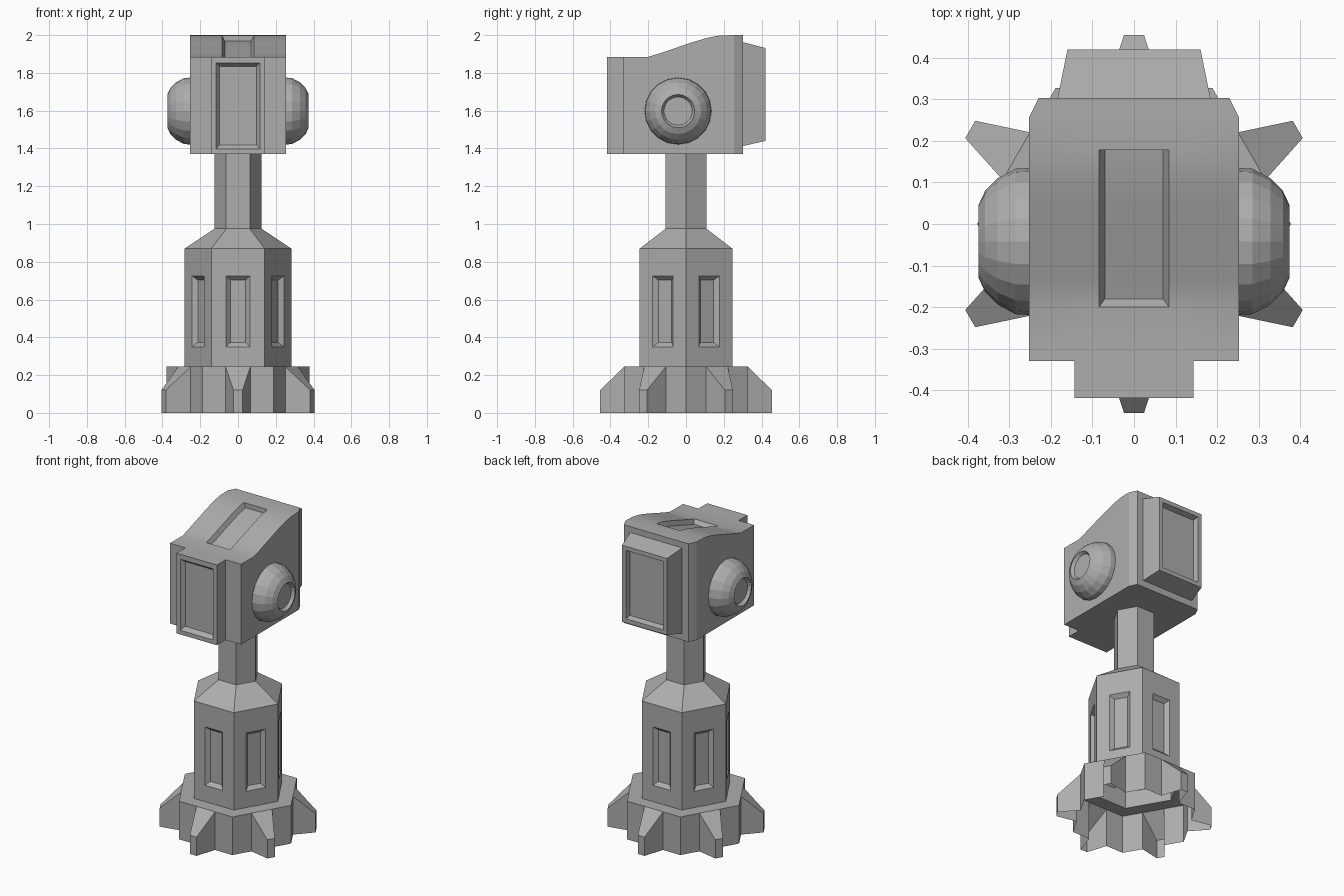
import bpy, bmesh, math
from mathutils import Vector as V

if "Cube" in bpy.data.objects:
    bpy.data.objects.remove(bpy.data.objects["Cube"])

GREY = bpy.data.materials.new("dark_grey")
GREY.diffuse_color = (0.42, 0.42, 0.42, 1)
GREY.use_nodes = True
GREY.node_tree.nodes["Principled BSDF"].inputs["Base Color"].default_value = GREY.diffuse_color


def finish(name, bm, smooth=0):
    bmesh.ops.remove_doubles(bm, verts=bm.verts, dist=1e-4)
    bmesh.ops.recalc_face_normals(bm, faces=bm.faces)
    me = bpy.data.meshes.new(name)
    bm.to_mesh(me)
    bm.free()
    me.materials.append(GREY)
    ob = bpy.data.objects.new(name, me)
    bpy.context.collection.objects.link(ob)
    if smooth:
        bpy.ops.object.select_all(action='DESELECT')
        ob.select_set(True)
        bpy.context.view_layer.objects.active = ob
        bpy.ops.object.shade_smooth_by_angle(angle=math.radians(smooth))
    return ob


def face(bm, pts):
    return bm.faces.new([bm.verts.new(p) for p in pts])


def bridge(bm, loop_a, loop_b):
    n = len(loop_a)
    for i in range(n):
        j = (i + 1) % n
        face(bm, [loop_a[i], loop_a[j], loop_b[j], loop_b[i]])


def rect_xz(w, y, z0, z1):
    return [V((-w, y, z0)), V((w, y, z0)), V((w, y, z1)), V((-w, y, z1))]


def recessed(bm, outer, rim, floor):
    bridge(bm, outer, rim)
    bridge(bm, rim, floor)
    face(bm, floor)


def hexagon(r, z):
    return [V((r * math.cos(math.radians(60 * i)), r * math.sin(math.radians(60 * i)), z))
            for i in range(6)]


def spin60(bm):
    # repeat one front-facing sector around the six sides
    geom = bm.verts[:] + bm.edges[:] + bm.faces[:]
    bmesh.ops.spin(bm, geom=geom, cent=(0, 0, 0), axis=(0, 0, 1),
                   angle=math.radians(300), steps=5, use_duplicate=True)


# Base: open-bottomed hexagonal skirt with a tapered hollow fin on each side
R, APO, H = 0.378, 0.327, 0.245
bm = bmesh.new()
root, tip = 0.066, 0.024
for s in (-1, 1):
    face(bm, [(s * R / 2, -APO, 0), (s * root, -APO, 0), (s * root, -APO, H), (s * R / 2, -APO, H)])
    face(bm, [(s * root, -APO, 0), (s * tip, -0.455, 0), (s * tip, -0.455, 0.12), (s * root, -APO, H)])
face(bm, rect_xz(tip, -0.455, 0, 0.12))
face(bm, [(-tip, -0.455, 0.12), (tip, -0.455, 0.12), (root, -APO, H), (-root, -APO, H)])
face(bm, [(-R / 2, -APO, H), (-root, -APO, H), (root, -APO, H), (R / 2, -APO, H),
          (0.1415, -0.245, H), (-0.1415, -0.245, H)])
spin60(bm)
finish("finned_base", bm)

# Column: hexagonal body with a recessed panel on each side
bm = bmesh.new()
recessed(bm, rect_xz(0.1415, -0.245, H, 0.87),
         rect_xz(0.063, -0.245, 0.35, 0.725),
         rect_xz(0.041, -0.222, 0.372, 0.703))
spin60(bm)
bridge(bm, hexagon(0.283, 0.87), hexagon(0.125, 0.975))
finish("column_body", bm)

# Neck
bm = bmesh.new()
bridge(bm, hexagon(0.125, 0.975), hexagon(0.125, 1.37))
finish("neck", bm)

# Head: cross-sections along y (y, half width, top height), with a slot in the sloping top
W = 0.253
sections = [(-0.33, W, 1.885), (-0.2, W, 1.885), (-0.14, W, 1.903), (-0.04, W, 1.937),
            (0.05, W, 1.967), (0.11, W, 1.985), (0.178, W, 1.998), (0.255, W, 2.0),
            (0.303, .229, 2.0)]
ZB, SLOT, FLOOR, DEPTH = 1.37, 0.084, 0.07, 0.03
bm = bmesh.new()
for k, (a, b) in enumerate(zip(sections, sections[1:])):
    (y0, w0, t0), (y1, w1, t1) = a, b
    face(bm, [(-w0, y0, ZB), (w0, y0, ZB), (w1, y1, ZB), (-w1, y1, ZB)])
    for s in (-1, 1):
        face(bm, [(s * w0, y0, ZB), (s * w1, y1, ZB), (s * w1, y1, t1), (s * w0, y0, t0)])
        face(bm, [(s * w0, y0, t0), (s * w1, y1, t1), (s * SLOT, y1, t1), (s * SLOT, y0, t0)])
    if 1 <= k <= 5:
        # slot walls and floor
        f0 = y0 + (0.02 if k == 1 else 0)
        d0, d1 = t0 - DEPTH + (0.006 if k == 1 else 0), t1 - DEPTH
        face(bm, [(-FLOOR, f0, d0), (FLOOR, f0, d0), (FLOOR, y1, d1), (-FLOOR, y1, d1)])
        for s in (-1, 1):
            face(bm, [(s * SLOT, y0, t0), (s * SLOT, y1, t1), (s * FLOOR, y1, d1), (s * FLOOR, f0, d0)])
        if k == 1:
            face(bm, [(-SLOT, y0, t0), (SLOT, y0, t0), (FLOOR, f0, d0), (-FLOOR, f0, d0)])
        if k == 5:
            face(bm, [(-SLOT, y1, t1), (SLOT, y1, t1), (FLOOR, y1, d1), (-FLOOR, y1, d1)])
    else:
        face(bm, [(-SLOT, y0, t0), (SLOT, y0, t0), (SLOT, y1, t1), (-SLOT, y1, t1)])
for y, w, t in (sections[0], sections[-1]):
    face(bm, [(-w, y, ZB), (w, y, ZB), (w, y, t), (SLOT, y, t), (-SLOT, y, t), (-w, y, t)])
finish("head_body", bm, smooth=22)

# Front box with recessed panel
bm = bmesh.new()
outer = rect_xz(0.143, -0.419, 1.37, 1.885)
bridge(bm, rect_xz(0.143, -0.33, 1.37, 1.885), outer)
recessed(bm, outer, rect_xz(0.116, -0.419, 1.397, 1.853), rect_xz(0.098, -0.395, 1.418, 1.834))
finish("front_box", bm)

# Back box, tapering outward, with recessed panel
bm = bmesh.new()
outer = rect_xz(0.16, 0.42, 1.44, 1.932)
bridge(bm, rect_xz(0.184, 0.303, 1.413, 1.962), outer)
recessed(bm, outer, rect_xz(0.133, 0.42, 1.467, 1.905), rect_xz(0.125, 0.388, 1.478, 1.894))
finish("back_box", bm)

# Side domes: revolved profile (x, radius) with a sunken round centre
profile = [(0.25, 0.177), (0.285, 0.175), (0.328, 0.152), (0.358, 0.122),
           (0.374, 0.088), (0.355, 0.075)]
N = 20
for name, s in (("left_dome", -1), ("right_dome", 1)):
    bm = bmesh.new()
    rings = [[V((s * x, -0.042 + r * math.cos(math.tau * i / N), 1.598 + r * math.sin(math.tau * i / N)))
              for i in range(N)] for x, r in profile]
    for a, b in zip(rings, rings[1:]):
        bridge(bm, a, b)
    face(bm, rings[-1])
    finish(name, bm)
